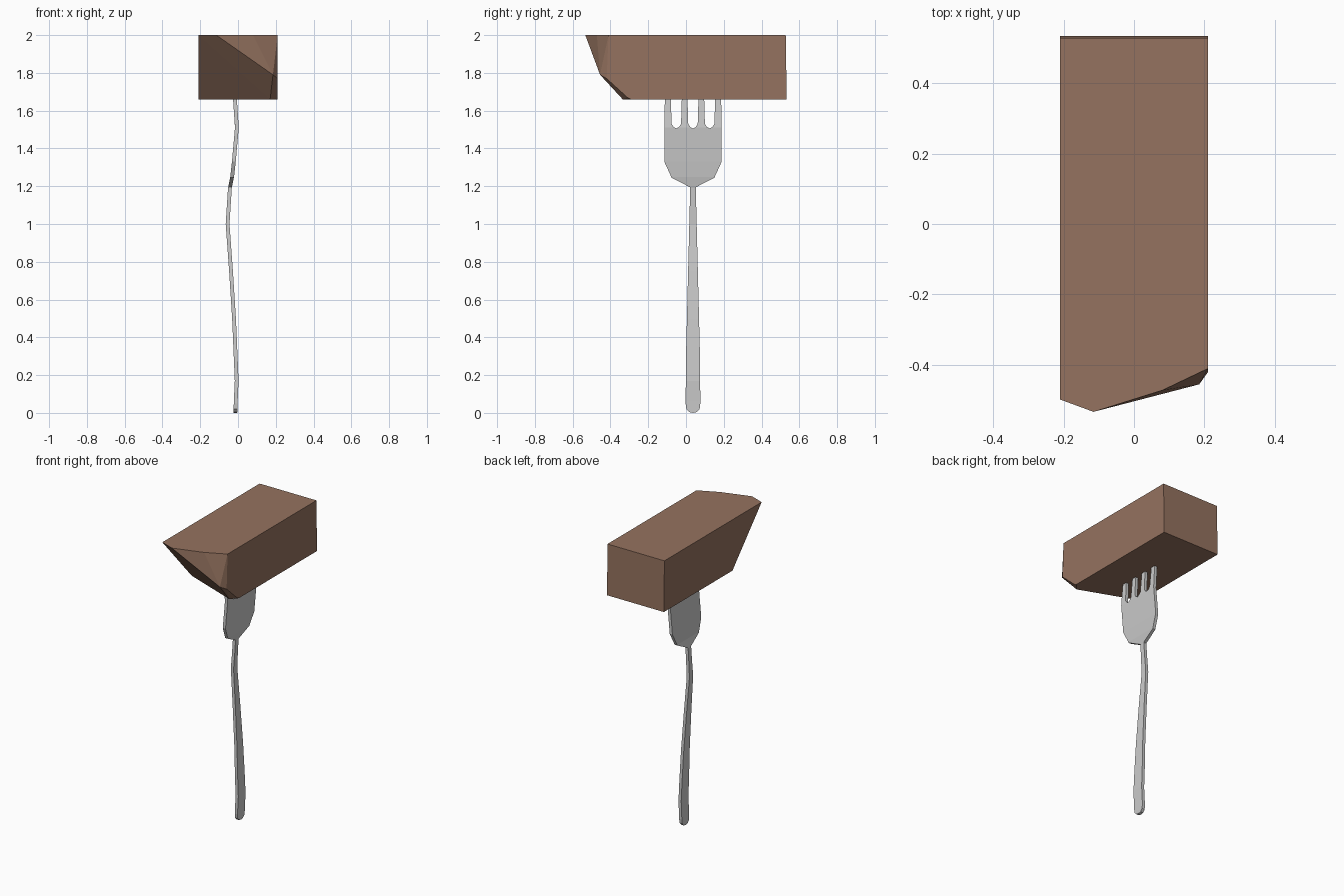
import bpy, bmesh
from mathutils import Vector

if "Cube" in bpy.data.objects:
    bpy.data.objects.remove(bpy.data.objects["Cube"])


def add_object(name, bm):
    bmesh.ops.recalc_face_normals(bm, faces=bm.faces[:])
    me = bpy.data.meshes.new(name)
    bm.to_mesh(me)
    bm.free()
    ob = bpy.data.objects.new(name, me)
    bpy.context.collection.objects.link(ob)
    return ob


# Fork side bend: (height, x of the sheet's middle)
BEND = [(0, -0.014), (0.06, -0.012), (0.17, -0.007), (0.5, -0.021), (0.75, -0.037),
        (1.0, -0.055), (1.19, -0.043), (1.25, -0.031), (1.33, -0.022),
        (1.51, -0.006), (1.66, -0.016), (1.88, -0.05)]
THICK = 0.02
CENTRE_Y = 0.037


def bend_x(z):
    for (z0, x0), (z1, x1) in zip(BEND, BEND[1:]):
        if z <= z1:
            return x0 + (x1 - x0) * (z - z0) / (z1 - z0)
    return BEND[-1][1]


# Half outline of the fork, from the handle end up and over the tines
half = [(0, 0), (0.02, 0.004), (0.035, 0.02), (0.039, 0.05), (0.037, 0.3),
        (0.017, 1.1), (0.016, 1.195), (0.113, 1.245), (0.152, 1.33), (0.152, 1.55),
        (0.143, 1.85), (0.133, 1.88), (0.124, 1.85),
        (0.113, 1.53), (0.102, 1.513), (0.088, 1.506), (0.074, 1.513), (0.063, 1.53),
        (0.054, 1.85), (0.044, 1.88), (0.035, 1.85),
        (0.025, 1.53), (0.014, 1.513), (0, 1.506)]
outline = half + [(-u, z) for u, z in half[-2:0:-1]]

# Fork: flat sheet, cut at the bends, thickened
bm = bmesh.new()
bm.faces.new([bm.verts.new((0, u + CENTRE_Y, z)) for u, z in outline])
for z, _ in BEND[1:-1]:
    bmesh.ops.bisect_plane(bm, geom=bm.verts[:] + bm.edges[:] + bm.faces[:], dist=1e-5,
                           plane_co=(0, 0, z), plane_no=(0, 0, 1))
for v in bm.verts:
    v.co.x = bend_x(v.co.z) - THICK / 2
ext = bmesh.ops.extrude_face_region(bm, geom=bm.faces[:], use_keep_orig=True)
for g in ext["geom"]:
    if isinstance(g, bmesh.types.BMVert):
        g.co.x += THICK
add_object("fork", bm)

# Food block: square back end, faceted bitten front end
corners = [(s * 0.21, y, z) for s in (-1, 1) for y, z in ((0.528, 2.0), (0.533, 1.66))]
bite = [(-0.21, -0.498, 2.0), (-0.115, -0.533, 2.0), (0.08, -0.472, 2.0), (0.21, -0.41, 2.0),
        (0.185, -0.455, 1.79), (0.21, -0.42, 1.77),
        (-0.21, -0.19, 1.66), (0.17, -0.335, 1.66), (0.21, -0.31, 1.67), (0.21, -0.29, 1.66)]
bm = bmesh.new()
for p in corners + bite:
    bm.verts.new(Vector(p))
bmesh.ops.convex_hull(bm, input=bm.verts[:])
block = add_object("food_block", bm)

mat = bpy.data.materials.new("brown")
mat.diffuse_color = (0.30, 0.17, 0.115, 1)
mat.use_nodes = True
mat.node_tree.nodes["Principled BSDF"].inputs["Base Color"].default_value = mat.diffuse_color
block.data.materials.append(mat)
